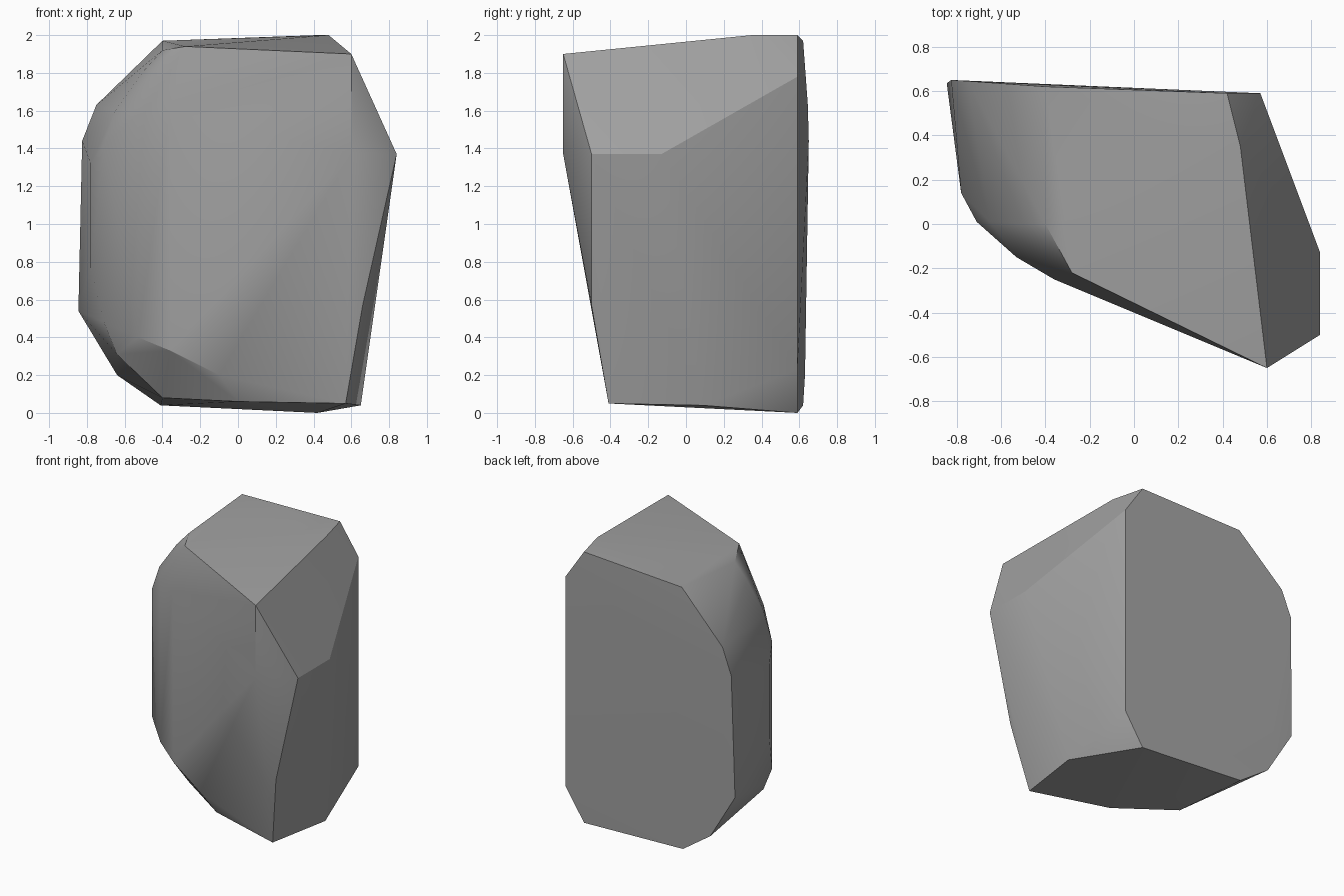
import bpy
import bmesh
import math

# Remove the default cube only
default_cube = bpy.data.objects.get("Cube")
if default_cube:
    bpy.data.objects.remove(default_cube, do_unlink=True)


def make_material(name, value):
    material = bpy.data.materials.new(name)
    material.use_nodes = True
    colour = (value, value, value, 1)
    material.diffuse_color = colour
    shader = material.node_tree.nodes["Principled BSDF"]
    shader.inputs["Base Color"].default_value = colour
    shader.inputs["Roughness"].default_value = 0.9
    return material


def hull_object(name, outlines, material):
    """Wrap a tight convex skin around a set of corner outlines."""
    bm = bmesh.new()
    for outline in outlines:
        for corner in outline:
            bm.verts.new(corner)
    result = bmesh.ops.convex_hull(bm, input=bm.verts[:])
    unused = [item for item in result["geom_interior"] + result["geom_unused"]
              if isinstance(item, bmesh.types.BMVert) and item.is_valid]
    bmesh.ops.delete(bm, geom=list(set(unused)), context="VERTS")
    bmesh.ops.recalc_face_normals(bm, faces=bm.faces[:])
    mesh = bpy.data.meshes.new(name)
    bm.to_mesh(mesh)
    bm.free()
    mesh.materials.append(material)
    obj = bpy.data.objects.new(name, mesh)
    bpy.context.collection.objects.link(obj)
    return obj


# Flat back slab, given as a closed outline
back_outline = [
    (.42, .59, 0), (.57, .59, .23), (.57, .59, 1.78), (.42, .59, 2),
    (-.4, .62, 1.97), (-.75, .645, 1.63), (-.825, .65, 1.44),
    (-.845, .635, .54), (-.64, .63, .2), (-.41, .62, .04),
]

# Sharp right-hand ridge, from the top down to the base
right_ridge = [
    (.48, .35, 2), (.6, -.65, 1.9), (.6, -.65, 1.37),
    (.84, -.5, 1.37), (.84, -.13, 1.37), (.66, -.5, .57),
    (.57, -.41, .05), (.65, .09, .04),
]

# Worn left flank, rounded between front and back
left_flank = [
    (-.78, .14, 1.32), (-.78, .14, .77), (-.71, .01, 1.42),
    (-.71, .01, .48), (-.64, .01, .31), (-.65, .01, 1.6),
]

# Worn shoulder running along the top of the front
upper_shoulder = [
    (-.5, 0, 1.81), (-.4, 0, 1.92), (-.28, -.22, 1.94),
    (-.53, -.15, 1.58), (-.36, -.25, 1.6),
]

# Worn lower edge of the front, and the rim of the base
lower_edge = [
    (-.53, -.15, .4), (-.36, -.24, .33), (-.1, -.3, .2),
    (-.4, 0, .08), (0, -.25, .06),
]

stone_grey = make_material("stone grey", .36)
rock = hull_object(
    "rock",
    [back_outline, right_ridge, left_flank, upper_shoulder, lower_edge],
    stone_grey,
)

# Soft shading on the worn parts, crisp on the fractured edges
bpy.ops.object.select_all(action="DESELECT")
rock.select_set(True)
bpy.context.view_layer.objects.active = rock
bpy.ops.object.shade_smooth_by_angle(angle=math.radians(30))
